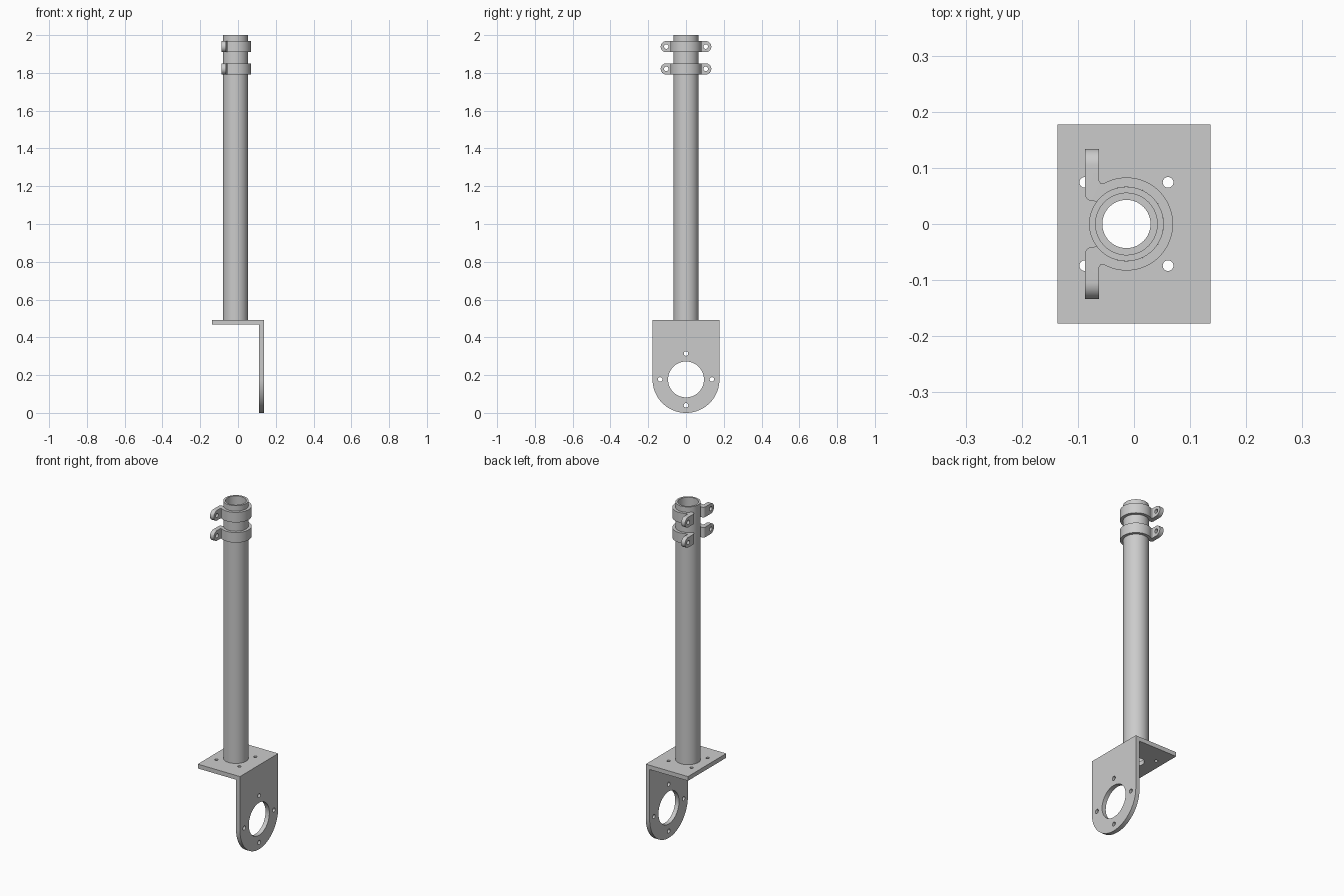
import bpy
from math import sin, cos, pi, radians
from mathutils import Matrix

if "Cube" in bpy.data.objects:
    bpy.data.objects.remove(bpy.data.objects["Cube"])

CX = -0.0135            # pipe axis in x
W, T, TOP = 0.177, 0.025, 0.4925   # bracket half width, thickness, top height
PIPE_R = 0.0665
XY = Matrix.Identity(4)
YZ = Matrix(((0, 0, 1, 0), (1, 0, 0, 0), (0, 1, 0, 0), (0, 0, 0, 1)))


def arc(cx, cy, r, a0, a1, n):
    angles = [radians(a0 + (a1 - a0) * i / n) for i in range(n + 1)]
    return [(cx + r * cos(a), cy + r * sin(a)) for a in angles]


def circle(cx, cy, r, n=32):
    return arc(cx, cy, r, 0, 360, n)[:-1]


def solid(name, loops, low, high, frame=XY):
    """Extrude an outline with holes between two heights along the frame's z."""
    curve = bpy.data.curves.new(name, 'CURVE')
    curve.dimensions = '2D'
    curve.fill_mode = 'BOTH'
    curve.extrude = (high - low) / 2
    for pts in loops:
        s = curve.splines.new('POLY')
        s.points.add(len(pts) - 1)
        for p, (x, y) in zip(s.points, pts):
            p.co = (x, y, 0, 1)
        s.use_cyclic_u = True
    ob = bpy.data.objects.new(name, curve)
    bpy.context.collection.objects.link(ob)
    activate(ob)
    bpy.ops.object.convert(target='MESH')
    ob = bpy.context.object
    ob.data.transform(frame @ Matrix.Translation((0, 0, (low + high) / 2)))
    bpy.ops.object.mode_set(mode='EDIT')
    bpy.ops.mesh.select_all(action='SELECT')
    bpy.ops.mesh.remove_doubles(threshold=0.00001)
    bpy.ops.mesh.normals_make_consistent(inside=False)
    bpy.ops.object.mode_set(mode='OBJECT')
    return ob


def activate(ob):
    bpy.ops.object.select_all(action='DESELECT')
    ob.select_set(True)
    bpy.context.view_layer.objects.active = ob


def combine(ob, other, operation):
    mod = ob.modifiers.new("combine", 'BOOLEAN')
    mod.operation, mod.solver, mod.object = operation, 'EXACT', other
    activate(ob)
    bpy.ops.object.modifier_apply(modifier=mod.name)
    bpy.data.objects.remove(other)


def smooth(ob):
    activate(ob)
    bpy.ops.object.shade_smooth_by_angle(angle=radians(30))


# Angle bracket: round-ended upright plate with a ring of holes
upright = [(W, TOP), (-W, TOP)] + arc(0, W, W, 180, 360, 48)
holes = [circle(0, W, 0.095, 64)]
holes += [circle(0.137 * cos(k * pi / 2), W + 0.137 * sin(k * pi / 2), 0.012)
          for k in range(4)]
bracket = solid("angle_bracket", [upright] + holes, 0.1365 - T, 0.1365, YZ)

# Bracket: horizontal plate with centre bore and four bolt holes
inner = 0.1365 - T / 2
flat = [(-0.1365, -W), (inner, -W), (inner, W), (-0.1365, W)]
holes = [circle(CX, 0, 0.043, 64)]
holes += [circle(CX + sx * 0.0742, sy * 0.0742, 0.0095)
          for sx in (-1, 1) for sy in (-1, 1)]
shelf = solid("bracket_shelf", [flat] + holes, TOP - T, TOP)
combine(bracket, shelf, 'UNION')
smooth(bracket)

# Hollow post
post = solid("post_tube", [circle(CX, 0, PIPE_R, 64), circle(CX, 0, 0.055, 64)], TOP, 2.0)
smooth(post)

# Strap clamps: open ring bent out into two ears, mirrored across y
half = (arc(CX, 0, 0.083, 0, 120, 24)
        + [(-0.0592, 0.0725), (-0.0616, 0.0755), (-0.0625, 0.079),
           (-0.0625, 0.134), (-0.0875, 0.134)]
        + arc(-0.0745, 0.054, 0.013, 180, 270, 8)
        + arc(CX, 0, PIPE_R, 143, 0, 26))
strap = half + [(x, -y) for x, y in reversed(half)][1:-1]
R, EAR = 0.0295, 0.1045
for name, z in (("lower_clamp", 1.821), ("upper_clamp", 1.939)):
    clamp = solid(name, [strap], z - 0.05, z + 0.05)
    # Side silhouette rounds the ears and drills their holes
    side = arc(EAR, z, R, -90, 90, 20) + arc(-EAR, z, R, 90, 270, 20)
    drill = [circle(s * EAR, z, 0.012) for s in (-1, 1)]
    combine(clamp, solid("clamp_silhouette", [side] + drill, -0.2, 0.2, YZ), 'INTERSECT')
    smooth(clamp)
